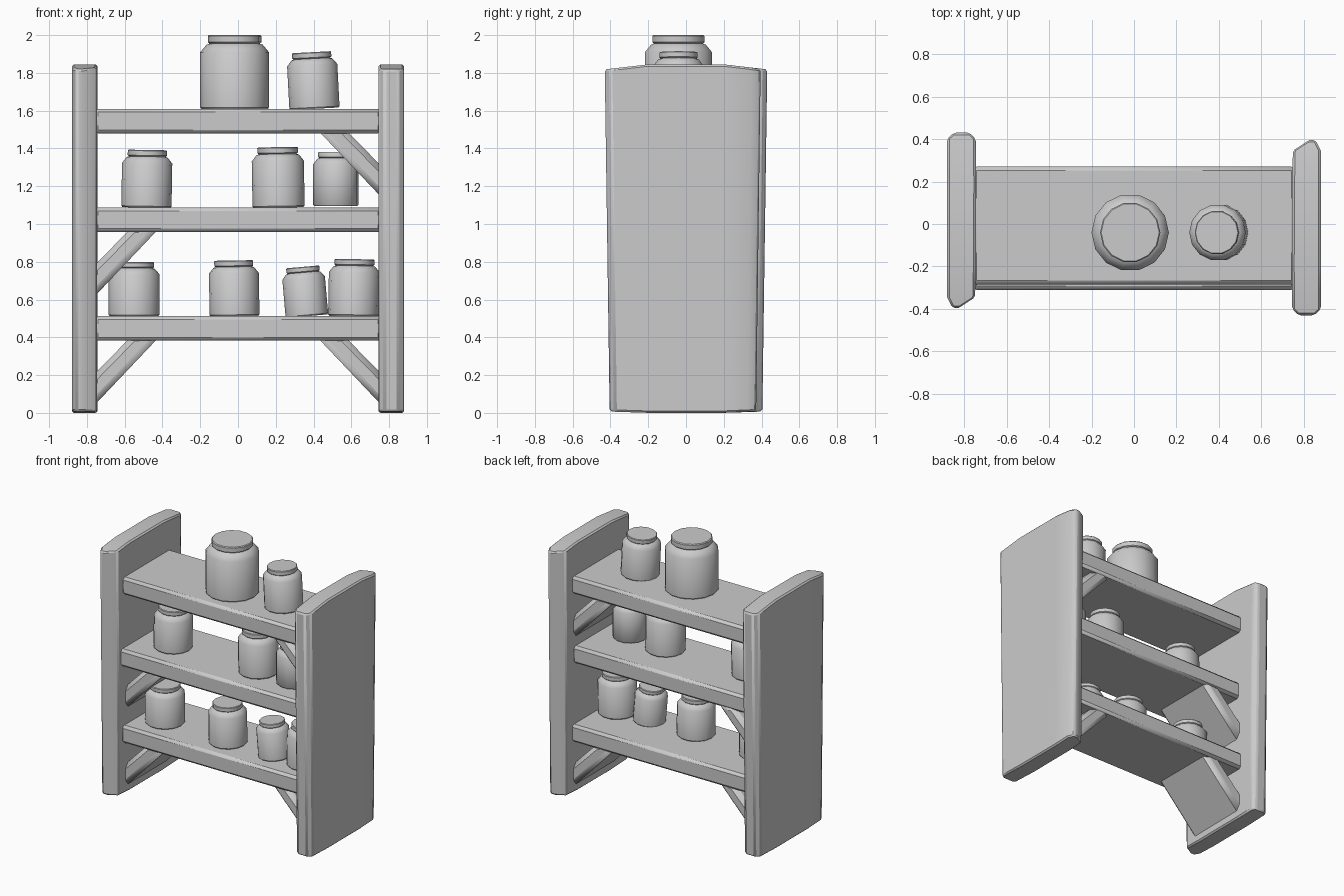
import bpy, bmesh, math

if "Cube" in bpy.data.objects:
    bpy.data.objects.remove(bpy.data.objects["Cube"])


def finish(name, bm, bevel=0.0, angle=35):
    bmesh.ops.recalc_face_normals(bm, faces=bm.faces)
    me = bpy.data.meshes.new(name)
    bm.to_mesh(me)
    bm.free()
    ob = bpy.data.objects.new(name, me)
    bpy.context.collection.objects.link(ob)
    if bevel:
        m = ob.modifiers.new("bevel", "BEVEL")
        m.width = bevel
        m.segments = 1
        m.limit_method = 'ANGLE'
        m.angle_limit = math.radians(40)
    bpy.ops.object.select_all(action='DESELECT')
    ob.select_set(True)
    bpy.context.view_layer.objects.active = ob
    bpy.ops.object.shade_smooth_by_angle(angle=math.radians(angle))
    return ob


def loft(bm, rings):
    # closed skin through rings of equal size, capped at both ends
    vs = [[bm.verts.new(p) for p in r] for r in rings]
    n = len(vs[0])
    for a, b in zip(vs, vs[1:]):
        for i in range(n):
            j = (i + 1) % n
            bm.faces.new((a[i], a[j], b[j], b[i]))
    bm.faces.new(vs[0])
    bm.faces.new(vs[-1])


# Side panels: worn planks, tapered to the floor, with a shallow arched top
def side_panel(name, turn):
    # y, inner x, outer x, bottom z, top z
    stations = [(-0.43, 0.775, 0.848, 0.008, 1.818),
                (-0.40, 0.745, 0.880, 0.006, 1.822),
                (-0.20, 0.743, 0.880, 0.0, 1.845),
                (0.20, 0.745, 0.880, 0.0, 1.845),
                (0.345, 0.748, 0.880, 0.006, 1.828),
                (0.395, 0.825, 0.855, 0.008, 1.82)]
    rings = []
    for y, xi, xo, zb, zt in stations:
        yb = y * 0.94
        rings.append([(turn * x, turn * yy, z) for x, yy, z in
                      ((xi, yb, zb), (xo, yb, zb), (xo, y, zt), (xi, y, zt))])
    bm = bmesh.new()
    loft(bm, rings)
    finish(name, bm, 0.01)


side_panel("right_side_panel", 1)
side_panel("left_side_panel", -1)


# Shelves
def shelf(name, y0, y1, top):
    bm = bmesh.new()
    rings = [[(x, y0, top - 0.13), (x, y1, top - 0.13), (x, y1, top), (x, y0, top)]
             for x in (-0.76, 0.76)]
    loft(bm, rings)
    finish(name, bm, 0.018)


shelf("bottom_shelf", -0.29, 0.27, 0.512)
shelf("middle_shelf", -0.31, 0.25, 1.087)
shelf("top_shelf", -0.285, 0.27, 1.61)


# Diagonal braces between a panel and the underside of a shelf
def brace(name, side, z):
    prof = [(0.41, 0.03), (0.775, -0.355), (0.775, -0.19), (0.56, 0.03)]
    bm = bmesh.new()
    loft(bm, [[(side * x, y, z + dz) for x, dz in prof] for y in (-0.255, 0.255)])
    finish(name, bm, 0.03)


brace("lower_left_brace", -1, 0.38)
brace("lower_right_brace", 1, 0.38)
brace("middle_left_brace", -1, 0.955)
brace("top_right_brace", 1, 1.48)


# Jars: one lathe profile scaled per jar
PROFILE = [(0.95, 0.0), (1.0, 0.025), (1.0, 0.77), (0.82, 0.87), (0.73, 0.885),
           (0.78, 0.905), (0.78, 0.985), (0.75, 1.0)]
SIDES = 14


def jar(name, x, y, z, r, h, lean=0):
    bm = bmesh.new()
    loft(bm, [[(r * k * math.cos(2 * math.pi * i / SIDES),
                r * k * math.sin(2 * math.pi * i / SIDES), h * t)
               for i in range(SIDES)] for k, t in PROFILE])
    ob = finish(name, bm, 0, 40)
    ob.location = (x, y, z)
    ob.rotation_euler = (0, math.radians(lean), 0)


JARS = [
    (-0.55, -0.07, 0.512, 0.135, 0.287, 0),
    (-0.018, -0.09, 0.512, 0.132, 0.295, -1),
    (0.365, -0.09, 0.512, 0.113, 0.262, -5),
    (0.612, -0.075, 0.512, 0.135, 0.302, 1),
    (-0.485, -0.07, 1.087, 0.133, 0.305, 1),
    (0.215, -0.065, 1.087, 0.138, 0.32, -1),
    (0.518, -0.085, 1.095, 0.12, 0.287, 0),
    (-0.018, -0.04, 1.607, 0.182, 0.393, 0),
    (0.405, -0.04, 1.61, 0.133, 0.3, -3),
]
for n, j in enumerate(JARS, 1):
    jar("jar_%d" % n, *j)
